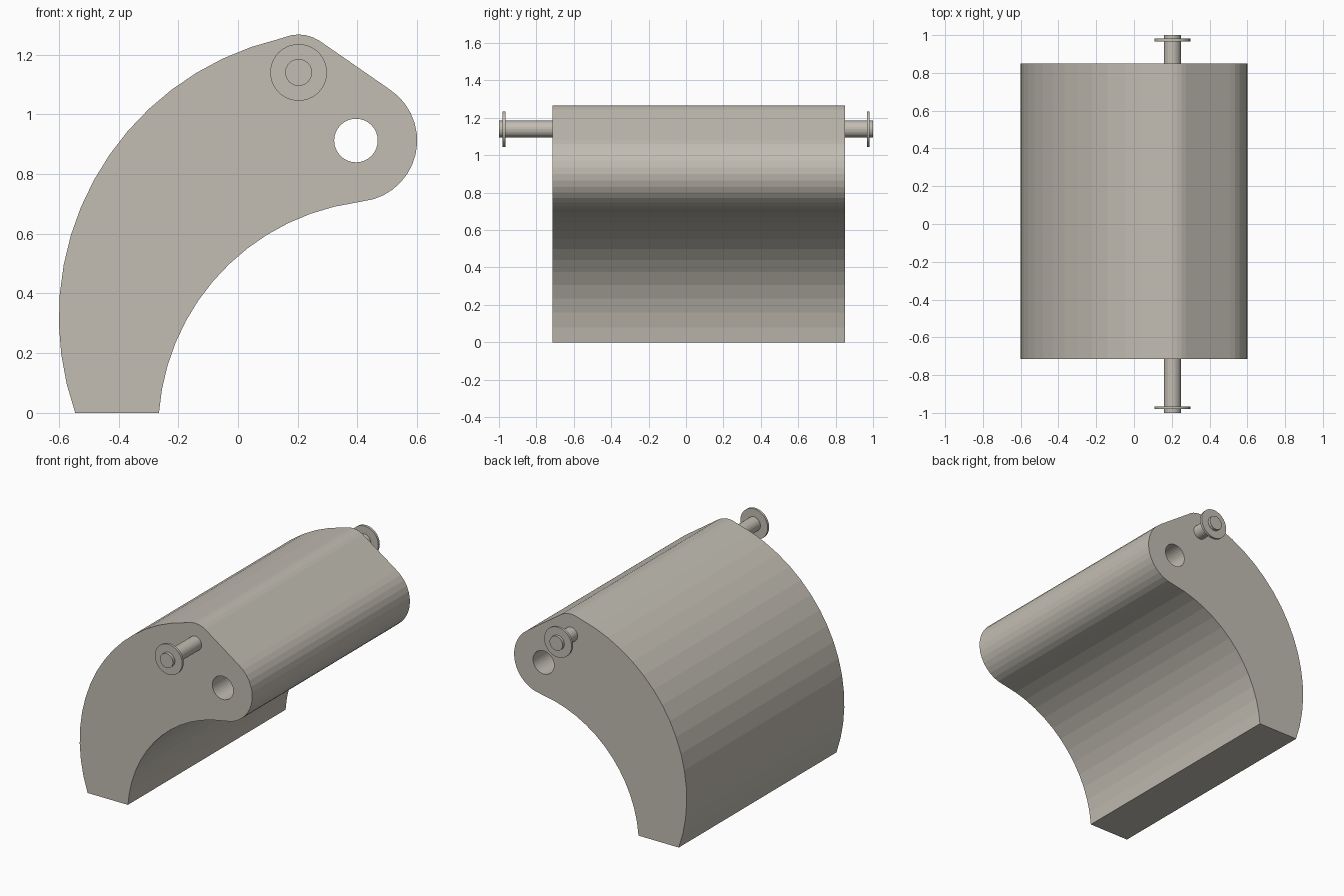
import bpy, bmesh
from math import atan2, cos, sin, pi, radians
from mathutils import Matrix, Vector

default = bpy.data.objects.get("Cube")
if default:
    bpy.data.objects.remove(default)

# Single warm grey material
COLOR = (0.54, 0.51, 0.45, 1)
grey = bpy.data.materials.new("warm_grey")
grey.use_nodes = True
grey.diffuse_color = COLOR
grey.node_tree.nodes["Principled BSDF"].inputs["Base Color"].default_value = COLOR

FRONT, BACK = -0.715, 0.85
PIN = (0.203, 1.14)
HOLE = (0.395, 0.912)


def finish(name, bm):
    bmesh.ops.recalc_face_normals(bm, faces=bm.faces)
    mesh = bpy.data.meshes.new(name)
    bm.to_mesh(mesh)
    bm.free()
    mesh.materials.append(grey)
    obj = bpy.data.objects.new(name, mesh)
    bpy.context.collection.objects.link(obj)
    return obj


def arc(center, radius, start, end, steps):
    angles = [radians(start + (end - start) * i / steps) for i in range(steps + 1)]
    return [(center[0] + radius * cos(a), center[1] + radius * sin(a)) for a in angles]


def cylinder(name, radius, y0, y1, sides):
    bm = bmesh.new()
    place = Matrix.Translation((PIN[0], (y0 + y1) / 2, PIN[1])) @ Matrix.Rotation(pi / 2, 4, "X")
    bmesh.ops.create_cone(bm, cap_ends=True, segments=sides, radius1=radius,
                          radius2=radius, depth=y1 - y0, matrix=place)
    return finish(name, bm)


# Curved body: outer sweep, pin shoulder, rounded nose, inner sweep
outline = (arc((0.358, 0.32), 0.958, 199.5, 103.2, 16)
           + arc(PIN, 0.127, 112, 56.5, 5)
           + arc(HOLE, 0.205, 56.5, -73, 13)
           + arc((0.503, -0.058), 0.77, 97.7, 175.68, 13))
outline[0] = (outline[0][0], 0)
outline[-1] = (outline[-1][0], 0)
bore = arc(HOLE, 0.073, 0, 360, 32)[:-1]

bm = bmesh.new()
edges = []
for loop in (outline, bore):
    verts = [bm.verts.new((x, FRONT, z)) for x, z in loop]
    edges += [bm.edges.new((v, verts[i - 1])) for i, v in enumerate(verts)]
bmesh.ops.triangle_fill(bm, edges=edges, use_beauty=True, normal=Vector((0, -1, 0)))
extruded = bmesh.ops.extrude_face_region(bm, geom=bm.faces[:], use_keep_orig=True)
moved = [g for g in extruded["geom"] if isinstance(g, bmesh.types.BMVert)]
bmesh.ops.translate(bm, verts=moved, vec=(0, BACK - FRONT, 0))
finish("curved_body", bm)

# Pivot pin with a thin collar near each end
cylinder("pivot_pin", 0.045, -1, 1, 24)
cylinder("front_collar", 0.095, -0.98, -0.965, 40)
cylinder("back_collar", 0.095, 0.967, 0.982, 40)
